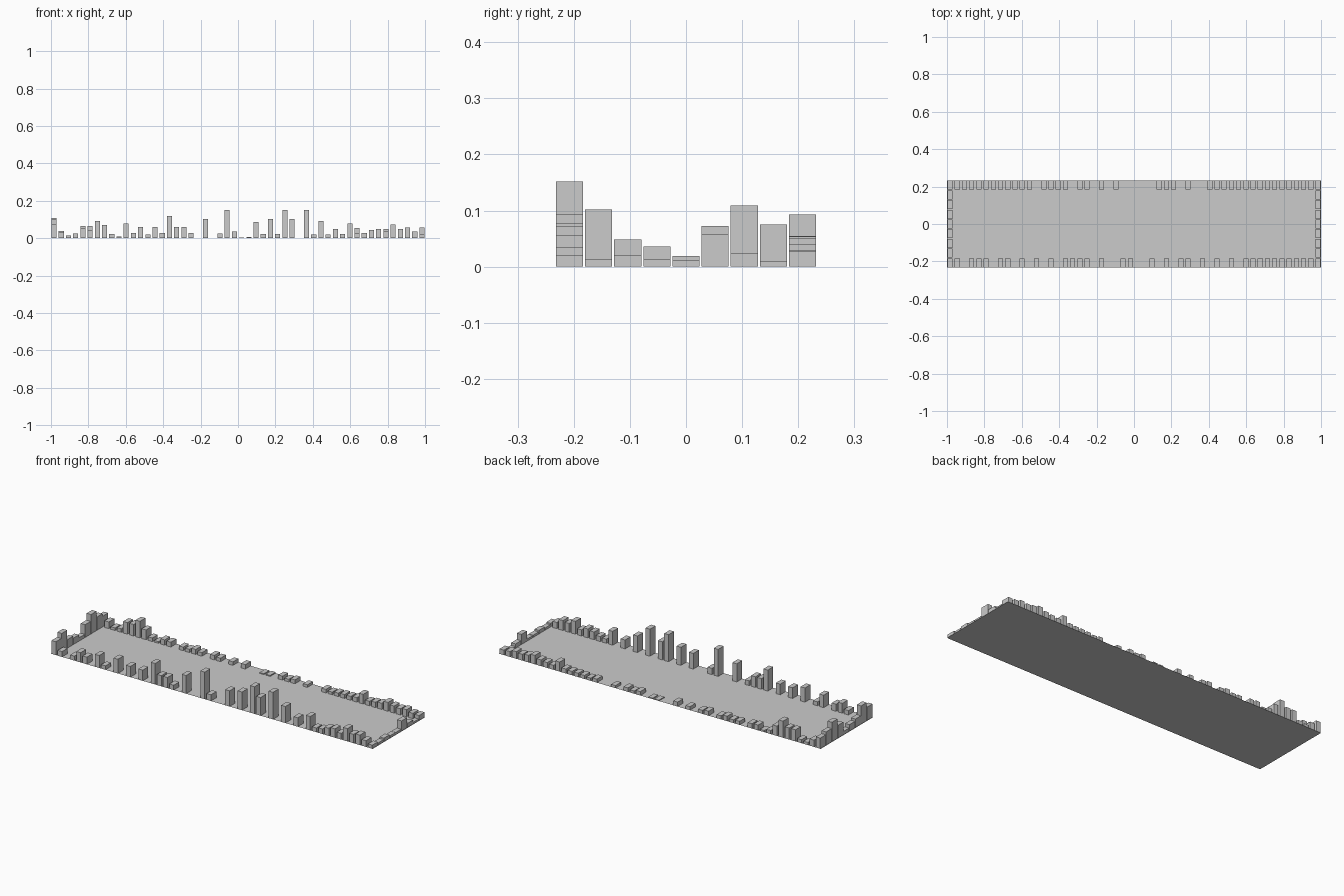
import bpy, bmesh

if "Cube" in bpy.data.objects:
    bpy.data.objects.remove(bpy.data.objects["Cube"])

HALF_X, HALF_Y = 1.0, 0.232
BOX_X, BOX_Y = 0.027, 0.0485
COLS, ROWS = 52, 9
END_X, END_Y = 0.9835, 0.2077


def make_object(name, bm):
    mesh = bpy.data.meshes.new(name)
    bm.to_mesh(mesh)
    bm.free()
    obj = bpy.data.objects.new(name, mesh)
    bpy.context.collection.objects.link(obj)


def add_block(bm, x, y, height):
    if height <= 0:
        return
    cube = bmesh.ops.create_cube(bm, size=1)["verts"]
    bmesh.ops.scale(bm, vec=(BOX_X, BOX_Y, height), verts=cube)
    bmesh.ops.translate(bm, vec=(x, y, height / 2), verts=cube)


def column_x(i):
    return -END_X + i * 2 * END_X / (COLS - 1)


def row_y(j):
    return -END_Y + j * 2 * END_Y / (ROWS - 1)


# Block heights in thousandths, from left to right (0 = empty place)
front = [75, 30, 0, 25, 55, 40, 0, 70, 22, 0, 80, 0, 60,
         0, 60, 0, 118, 60, 60, 27, 0, 102, 0, 0, 152, 35,
         0, 0, 88, 0, 102, 0, 152, 102, 0, 152, 0, 93, 0,
         50, 0, 78, 24, 28, 43, 50, 35, 72, 50, 56, 35, 20]
back = [60, 38, 15, 20, 65, 65, 93, 55, 20, 10, 30, 27, 0,
        20, 18, 28, 20, 0, 25, 20, 0, 20, 0, 25, 0, 0,
        5, 6, 0, 22, 15, 22, 0, 15, 0, 0, 20, 15, 20,
        22, 22, 25, 54, 25, 30, 35, 50, 40, 35, 40, 30, 28]
# Block heights at the two ends, from front to back, without the corners
left = [102, 48, 36, 19, 72, 109, 75]
right = [13, 20, 13, 12, 57, 23, 10]

# Flat base sheet
bm = bmesh.new()
sheet = bmesh.ops.create_grid(bm, x_segments=1, y_segments=1, size=1)["verts"]
bmesh.ops.scale(bm, vec=(HALF_X, HALF_Y, 1), verts=sheet)
make_object("base_sheet", bm)

# Front and back rows of blocks
for name, heights, y in (("front_blocks", front, -END_Y), ("back_blocks", back, END_Y)):
    bm = bmesh.new()
    for i, h in enumerate(heights):
        add_block(bm, column_x(i), y, h / 1000)
    make_object(name, bm)

# Left and right rows of blocks
for name, heights, x in (("left_blocks", left, -END_X), ("right_blocks", right, END_X)):
    bm = bmesh.new()
    for j, h in enumerate(heights, start=1):
        add_block(bm, x, row_y(j), h / 1000)
    make_object(name, bm)
